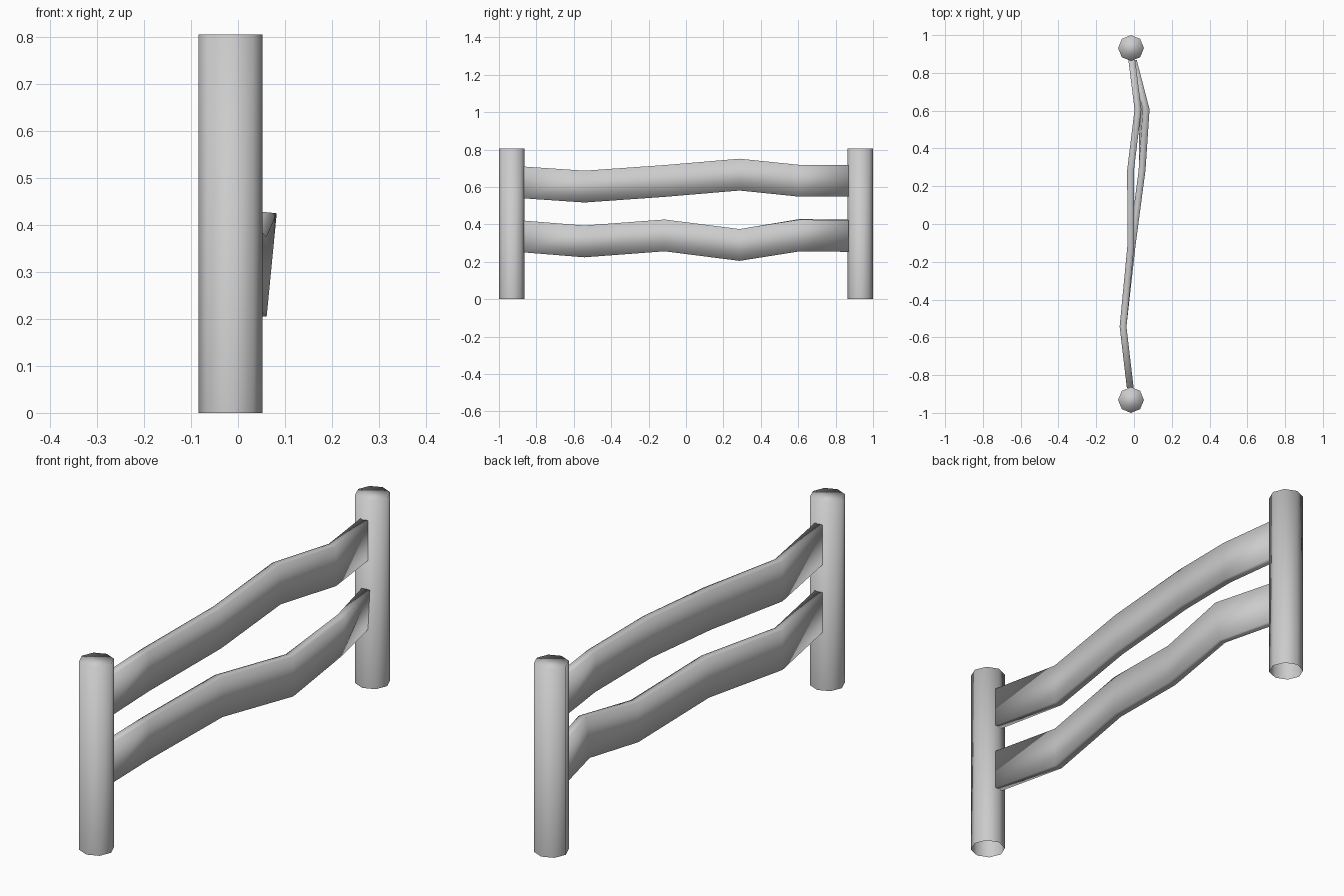
import bpy, bmesh, math

if "Cube" in bpy.data.objects:
    bpy.data.objects.remove(bpy.data.objects["Cube"])

def finish(bm, name):
    bmesh.ops.recalc_face_normals(bm, faces=bm.faces)
    mesh = bpy.data.meshes.new(name)
    bm.to_mesh(mesh)
    bm.free()
    for p in mesh.polygons:
        p.use_smooth = True
    obj = bpy.data.objects.new(name, mesh)
    bpy.context.collection.objects.link(obj)
    return obj

def loft(name, rings, cap_start=True):
    """Skin a list of vertex rings into a tube with end caps."""
    bm = bmesh.new()
    loops = [[bm.verts.new(c) for c in ring] for ring in rings]
    n = len(loops[0])
    for a, b in zip(loops, loops[1:]):
        for i in range(n):
            j = (i + 1) % n
            bm.faces.new((a[i], a[j], b[j], b[i]))
    bm.faces.new(loops[-1])
    if cap_start:
        bm.faces.new(loops[0])
    obj = finish(bm, name)
    if not cap_start:
        # open tube: make sure normals point outwards
        side = obj.data.polygons[0]
        mid = sum((v.co for v in obj.data.vertices), obj.data.vertices[0].co * 0) / len(obj.data.vertices)
        if side.normal.dot(side.center - mid) < 0:
            obj.data.flip_normals()
    return obj

# Octagonal posts, open underneath
def post(name, y):
    r, cx, h = 0.0685, -0.016, 0.805
    ring = [(cx + r * math.cos(k * math.pi / 4), y + r * math.sin(k * math.pi / 4))
            for k in range(8)]
    loft(name, [[(px, py, z) for px, py in ring] for z in (0, h)], cap_start=False)

# Crooked plank rails: path of (x, y, z, lean)
def rail(name, path, half_w=0.018, half_h=0.085):
    rings = []
    for x, y, z, lean in path:
        c, s = math.cos(lean), math.sin(lean)
        rings.append([(x + u * c + v * s, y, z - u * s + v * c)
                      for u, v in ((-half_w, -half_h), (half_w, -half_h),
                                   (half_w, half_h), (-half_w, half_h))])
    loft(name, rings)

post("front_post", -0.9315)
post("back_post", 0.9315)

rail("upper_rail", [(-0.02, -0.867, 0.624, 0), (-0.058, -0.543, 0.602, 0),
                    (-0.017, -0.115, 0.632, 0), (-0.018, 0.286, 0.666, 0),
                    (0.021, 0.607, 0.633, 0), (-0.012, 0.869, 0.633, 0)])
rail("lower_rail", [(-0.02, -0.867, 0.335, 0), (-0.058, -0.543, 0.309, 0),
                    (-0.010, -0.115, 0.341, 0), (0.043, 0.286, 0.290, 0),
                    (0.056, 0.607, 0.342, 0.1), (-0.008, 0.869, 0.339, 0.05)])
